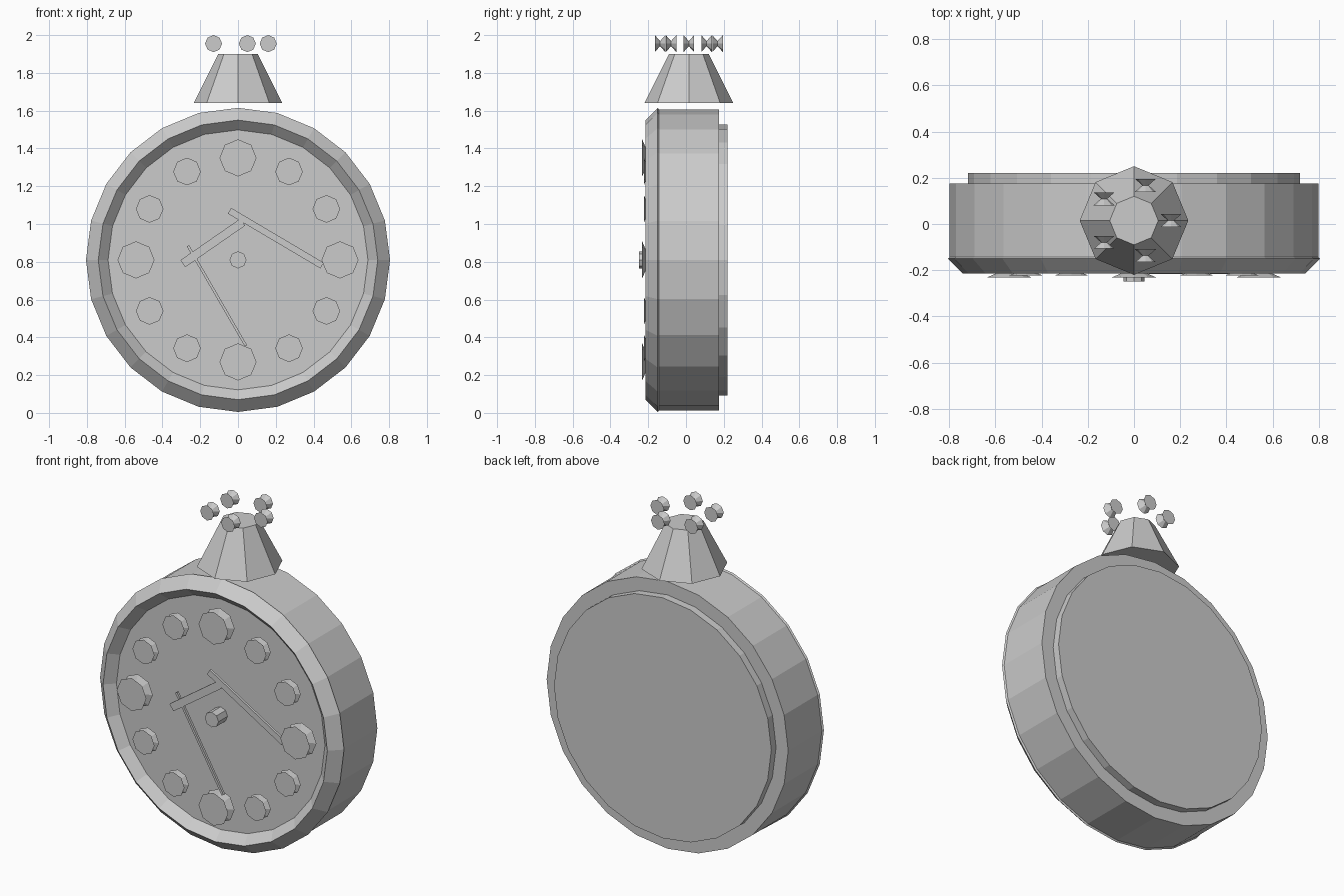
import bpy
import bmesh
import math
from mathutils import Matrix, Vector

cube = bpy.data.objects.get("Cube")
if cube:
    bpy.data.objects.remove(cube, do_unlink=True)

GREY = (0.6, 0.6, 0.6)
mat = bpy.data.materials.new("plain grey")
mat.use_nodes = True
mat.diffuse_color = (*GREY, 1)
mat.node_tree.nodes["Principled BSDF"].inputs["Base Color"].default_value = (*GREY, 1)

CENTRE_Z = 0.81
UPRIGHT = Matrix.Rotation(math.radians(90), 4, "X")  # local z becomes -y


def add_object(name, bm, matrix):
    bmesh.ops.recalc_face_normals(bm, faces=bm.faces)
    mesh = bpy.data.meshes.new(name)
    bm.to_mesh(mesh)
    bm.free()
    mesh.materials.append(mat)
    obj = bpy.data.objects.new(name, mesh)
    obj.matrix_world = matrix
    bpy.context.collection.objects.link(obj)
    return obj


def lathe(name, profile, sides, matrix, closed=False):
    """Turn (radius, height) points around local z; cap the ends or close the loop."""
    bm = bmesh.new()
    rings = []
    for r, h in profile:
        angles = [math.tau * i / sides for i in range(sides)]
        rings.append([bm.verts.new((r * math.cos(a), r * math.sin(a), h)) for a in angles])
    pairs = list(zip(rings, rings[1:]))
    if closed:
        pairs.append((rings[-1], rings[0]))
    else:
        bm.faces.new(rings[0])
        bm.faces.new(rings[-1])
    for low, high in pairs:
        for i in range(sides):
            j = (i + 1) % sides
            bm.faces.new((low[i], low[j], high[j], high[i]))
    return add_object(name, bm, matrix)


def facing_front(x, y, z):
    return Matrix.Translation((x, y, z)) @ UPRIGHT


def spool(name, radius, half, x, y, z):
    """Eight-sided hourglass stud."""
    profile = [(radius, -half), (radius * 0.3, 0), (radius, half)]
    return lathe(name, profile, 8, facing_front(x, y, z))


def hand(name, start, end, width, y, thick=0.015):
    a, b = Vector(start), Vector(end)
    mid, d = (a + b) / 2, b - a
    bm = bmesh.new()
    bmesh.ops.create_cube(bm, size=1)
    bmesh.ops.scale(bm, vec=(d.length, thick, width), verts=bm.verts)
    turn = Matrix.Rotation(-math.atan2(d.y, d.x), 4, "Y")
    return add_object(name, bm, Matrix.Translation((mid.x, y, mid.y)) @ turn)


# Case, back cover and dial
axis = facing_front(0, 0, CENTRE_Z)
lathe("case", [(0.797, -0.175), (0.797, 0.15)], 24, axis)
lathe("back_cover", [(0.717, -0.22), (0.717, -0.17)], 24, axis)
lathe("dial", [(0.69, 0.14), (0.69, 0.163)], 24, axis)

# Diamond-section bezel ring
lathe("bezel", [(0.805, 0.15), (0.74, 0.215), (0.675, 0.15), (0.74, 0.085)],
      24, axis, closed=True)

# Hour markers, larger at the quarters
for hour in range(12):
    a = math.radians(30 * hour)
    quarter = hour % 3 == 0
    spool(f"hour_marker_{hour + 1}", 0.098 if quarter else 0.073,
          0.03 if quarter else 0.021, 0.54 * math.sin(a), -0.202,
          CENTRE_Z + 0.54 * math.cos(a))

# Hands and centre pin
hand("minute_hand", (-0.045, 1.07), (0.445, 0.78), 0.035, -0.208)
hand("hour_hand", (-0.292, 0.79), (0.025, 1.01), 0.045, -0.203)
hand("second_hand", (-0.265, 0.885), (0.042, 0.355), 0.014, -0.198)
lathe("centre_pin", [(0.045, 0.15), (0.045, 0.248)], 8, axis)

# Crown with a ring of floating studs
lathe("crown", [(0.235, 1.64), (0.105, 1.9)], 8, Matrix.Translation((0, 0.015, 0)))
for i in range(5):
    a = math.tau * i / 5
    spool(f"crown_stud_{i + 1}", 0.045, 0.028,
          0.16 * math.cos(a), 0.015 + 0.16 * math.sin(a), 1.955)
